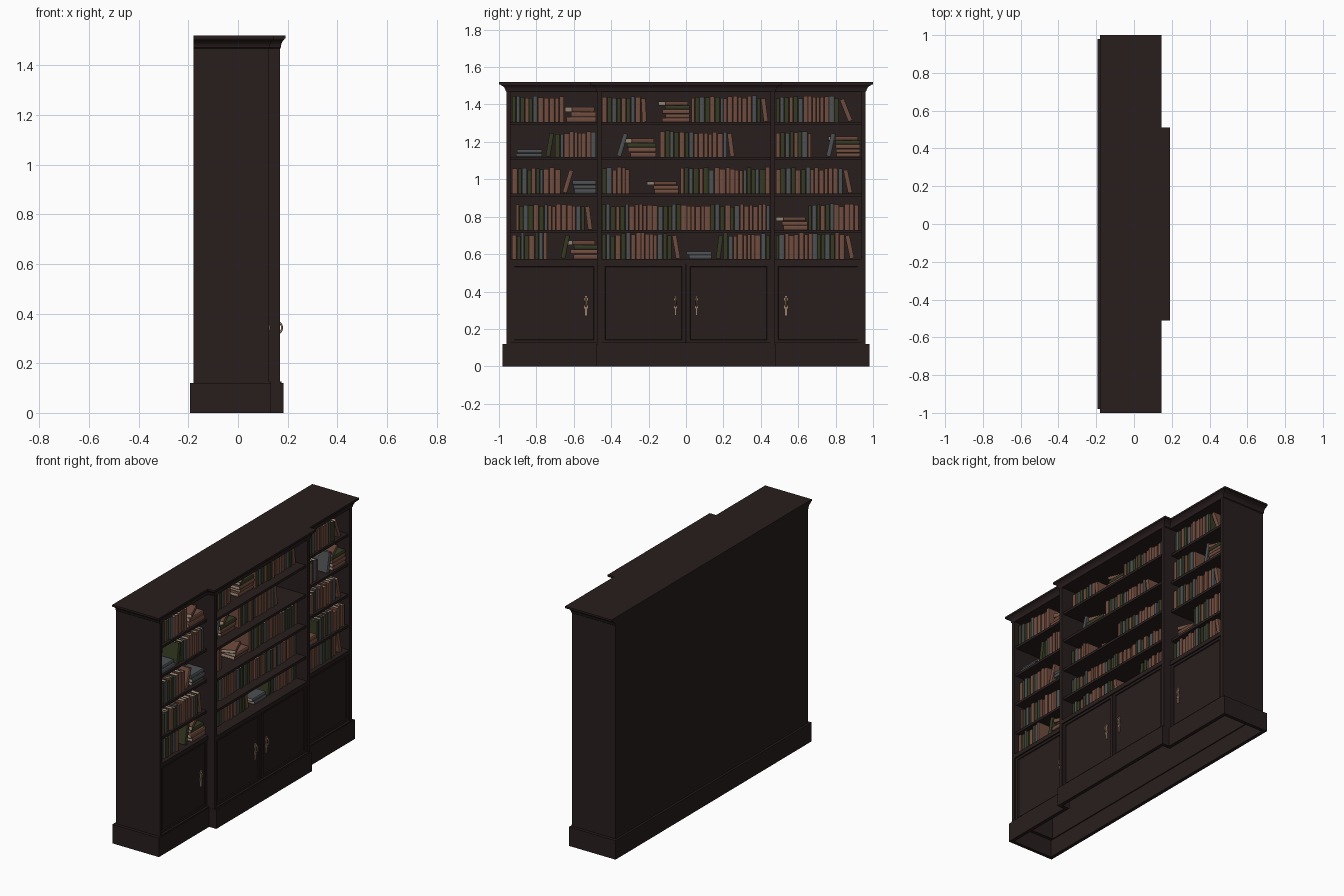
import bpy, bmesh, math, random
from mathutils import Matrix, Vector

if "Cube" in bpy.data.objects:
    bpy.data.objects.remove(bpy.data.objects["Cube"])

random.seed(4)


def material(name, rgb):
    m = bpy.data.materials.new(name)
    m.diffuse_color = (*rgb, 1)
    m.use_nodes = True
    m.node_tree.nodes["Principled BSDF"].inputs["Base Color"].default_value = m.diffuse_color
    return m


WOOD = material("dark_wood", (0.0215, 0.0125, 0.0125))
BROWN = material("brown_cover", (0.165, 0.074, 0.05))
GREEN = material("olive_cover", (0.036, 0.042, 0.016))
SLATE = material("slate_cover", (0.075, 0.081, 0.086))
PAGES = material("paper", (0.46, 0.36, 0.27))
BRASS = material("aged_brass", (0.33, 0.21, 0.14))


def add_box(bm, x0, x1, y0, y1, z0, z1, mat=0, matrix=None):
    co = Vector(((x0 + x1) / 2, (y0 + y1) / 2, (z0 + z1) / 2))
    m = Matrix.Translation(co) @ Matrix.Diagonal((x1 - x0, y1 - y0, z1 - z0, 1))
    vs = bmesh.ops.create_cube(bm, size=1, matrix=(matrix or Matrix()) @ m)["verts"]
    faces = {f for v in vs for f in v.link_faces}
    for f in faces:
        f.material_index = mat
    return faces


def finish(name, bm, mats):
    bmesh.ops.recalc_face_normals(bm, faces=bm.faces)
    me = bpy.data.meshes.new(name)
    bm.to_mesh(me)
    bm.free()
    for m in mats:
        me.materials.append(m)
    ob = bpy.data.objects.new(name, me)
    bpy.context.collection.objects.link(ob)
    return ob


def part(name, boxes, mat=WOOD):
    bm = bmesh.new()
    for b in boxes:
        add_box(bm, *b)
    return finish(name, bm, [mat])


# Main dimensions: front faces +x, length along y
BACK, WING, MID = -0.18, 0.125, 0.17
SHELF_Z = [1.307, 1.12, 0.925, 0.73, 0.575]
SECTIONS = {"left": (-0.937, -0.474, WING), "centre": (-0.452, 0.452, MID),
            "right": (0.474, 0.937, WING)}

# Carcass, open underneath
part("back_panel", [(BACK, BACK + 0.015, -0.96, 0.96, 0.11, 1.475)])
for s, side in ((-1, "left"), (1, "right")):
    y = sorted((s * 0.937, s * 0.96))
    part(side + "_end_panel", [(BACK, WING, *y, 0.11, 1.475)])
    y = sorted((s * 0.452, s * 0.476))
    part(side + "_divider", [(BACK, MID, *y, 0.55, 1.475), (0.09, MID, *y, 0.11, 0.55)])

# Hollow plinth, deeper in the middle
T = 0.022
walls = [(-0.193, -0.193 + T, -0.98, 0.98, 0, 0.12)]
for s in (-1, 1):
    walls.append((-0.193, 0.133, *sorted((s * 0.98, s * (0.98 - T))), 0, 0.12))
    walls.append((0.133 - T, 0.133, *sorted((s * 0.98, s * 0.46)), 0, 0.12))
    walls.append((0.133 - T, 0.183, *sorted((s * 0.478, s * (0.478 - T))), 0, 0.12))
walls.append((0.183 - T, 0.183, -0.478, 0.478, 0, 0.12))
part("plinth", walls)
part("plinth_ledges", [(0.095, 0.13, -0.96, -0.46, 0.105, 0.127), (0.095, 0.13, 0.46, 0.96, 0.105, 0.127),
                       (0.135, 0.175, -0.47, 0.47, 0.105, 0.127)])

# Cornice: stepped footprint flaring up a cove profile
bm = bmesh.new()
rings = []
for z, t in ((1.468, 0), (1.472, 0.12), (1.48, 0.16), (1.489, 0.27), (1.497, 0.47),
             (1.504, 0.8), (1.508, 0.86), (1.508, 1), (1.52, 1)):
    ox, oy = 0.021 * t, 0.04 * t
    half = [(BACK, 0.96 + oy), (WING + ox, 0.96 + oy),
            (WING + ox, 0.476 + oy * 0.85), (MID + ox, 0.476 + oy * 0.85)]
    pts = half + [(x, -y) for x, y in reversed(half)]
    rings.append([bm.verts.new((x, y, z)) for x, y in pts])
for a, b in zip(rings, rings[1:]):
    for i in range(8):
        j = (i + 1) % 8
        bm.faces.new((a[i], a[j], b[j], b[i]))
bm.faces.new(rings[0][::-1])
bm.faces.new(rings[-1])
finish("cornice", bm, [WOOD])


# Shelves, cupboard tops and doors
def door(name, x, y0, y1):
    bm = bmesh.new()
    faces = add_box(bm, x - 0.02, x, y0, y1, 0.122, 0.552)
    front = [f for f in faces if f.calc_center_median().x > x - 0.001]
    bmesh.ops.recalc_face_normals(bm, faces=bm.faces)
    for width, depth in ((0.027, 0), (0.003, -0.006), (0.004, 0.0)):
        bmesh.ops.inset_region(bm, faces=front, thickness=width, depth=depth)
    finish(name, bm, [WOOD])


for name, (y0, y1, front) in SECTIONS.items():
    part(name + "_shelves", [(BACK + 0.01, front - 0.012, y0, y1, z - 0.016, z) for z in SHELF_Z[:-1]])
    part(name + "_cupboard_top", [(BACK + 0.01, front, y0, y1, 0.548, 0.575)])
DW, DM = WING - 0.008, MID - 0.008
door("left_door", DW, -0.937, -0.474)
door("right_door", DW, 0.474, 0.937)
door("centre_left_door", DM, -0.452, -0.002)
door("centre_right_door", DM, 0.002, 0.452)

# Door handles: slim plate, bowed pull and two collars
for name, x, y in (("left", DW - 0.006, -0.535), ("right", DW - 0.006, 0.535),
                   ("centre_left", DM, -0.056), ("centre_right", DM, 0.056)):
    part(name + "_handle_plate", [(x - 0.004, x + 0.003, y - 0.0055, y + 0.0055, 0.272, 0.375),
                                  (x - 0.004, x + 0.003, y - 0.01, y + 0.01, 0.308, 0.326),
                                  (x - 0.004, x + 0.003, y - 0.01, y + 0.01, 0.352, 0.366)], BRASS)
    cu = bpy.data.curves.new(name + "_handle_pull", "CURVE")
    cu.dimensions, cu.bevel_depth, cu.bevel_resolution, cu.resolution_u = "3D", 0.004, 2, 5
    sp = cu.splines.new("BEZIER")
    path = [(0, 0.366), (0.012, 0.356), (0.012, 0.33), (0, 0.32)]
    sp.bezier_points.add(len(path) - 1)
    for p, (dx, z) in zip(sp.bezier_points, path):
        p.co = (x + dx, y, z)
        p.handle_left_type = p.handle_right_type = "AUTO"
    cu.materials.append(BRASS)
    bpy.context.collection.objects.link(bpy.data.objects.new(cu.name, cu))

# Books: rounded spine toward +x, page block set into the cover
COLOURS = "BGSP"
PATTERN = "BGSGBGSBBBBBBSGGSGBBBBB"
FRONT = 0.1


def book(bm, matrix, w, d, h, colour):
    c, b = COLOURS.index(colour), 0.0025
    add_box(bm, -d, -0.004, 0, b, 0, h, c, matrix)
    add_box(bm, -d, -0.004, w - b, w, 0, h, c, matrix)
    add_box(bm, -d + 0.004, -0.005, b, w - b, 0.002, h - 0.003, 3, matrix)
    prof = [(-0.006, 0), (-0.004, 0), (-0.001, 0.2 * w), (0, 0.5 * w),
            (-0.001, 0.8 * w), (-0.004, w), (-0.006, w)]
    lo, hi = ([bm.verts.new(matrix @ Vector((x, y, z))) for x, y in prof] for z in (0, h))
    faces = [bm.faces.new(lo[::-1]), bm.faces.new(hi)]
    for i in range(len(prof)):
        j = (i + 1) % len(prof)
        faces.append(bm.faces.new((lo[i], lo[j], hi[j], hi[i])))
    for f in faces:
        f.material_index = c


def upright(bm, y0, y1, z):
    n = max(2, round((y1 - y0) / 0.025))
    ws = [random.uniform(0.75, 1.25) for _ in range(n)]
    k, y = random.choice((0, 0, 1, 5)), y0
    for i, w in enumerate(ws):
        w *= (y1 - y0) / sum(ws)
        m = Matrix.Translation((FRONT + random.uniform(-0.006, 0.006), y, z))
        book(bm, m, w - 0.002, 0.11, random.uniform(0.123, 0.14), PATTERN[(i + k) % len(PATTERN)])
        y += w


def leaning(bm, y0, y1, z, to_left, colour):
    w, h = 0.024, 0.125
    a = math.asin(min(0.6, max(0.05, (y1 - y0 - w) / h)))
    if to_left:
        m = Matrix.Translation((FRONT, y1 - w * math.cos(a), z)) @ Matrix.Rotation(a, 4, "X")
    else:
        m = (Matrix.Translation((FRONT, y0 + w * math.cos(a), z)) @ Matrix.Rotation(-a, 4, "X")
             @ Matrix.Translation((0, -w, 0)))
    book(bm, m, w, 0.11, h, colour)


def stack(bm, y0, y1, z, height, colour):
    n = max(2, round(height / 0.023))
    t = height / n
    flat = Matrix.Rotation(math.pi / 2, 4, "X")
    for i in range(n):
        length = (y1 - y0) * random.uniform(0.85, 1)
        c = colour if colour == "S" else ("G" if i == n - 2 and n > 3 else "B")
        base = Matrix.Translation((FRONT + random.uniform(-0.008, 0.006), y1, z + i * t))
        if i == n - 1 and colour == "B":      # top book turned, page end showing
            base = Matrix.Translation((FRONT - 0.045, y1 - 0.01, z + i * t)) @ Matrix.Rotation(0.4, 4, "Z")
            length = 0.13
        # lay the book on its side: height runs along -y, thickness up
        book(bm, base @ flat, t - 0.001, 0.11, length, c)


# Per shelf: u = upright run, l / r = leaning top left / right, s = stack
# Positions run along the shelf in hundredths of a unit
ROWS = [
    "u -93 -65;s -64 -48 8 B;u -45 -24;l -24 -21 B;s -13 2 11 B;u 3 40;l 40 44 B;u 48 82;l 82 89 B",
    "s -91 -77 4 S;r -75 -70.5 G;u -70 -48;r -37 -31 S;s -32 -16 10 B;u -14 22;l 22 26 B;"
    "u 48 67;r 75 80 S;s 78.5 93 11 B",
    "u -93 -67;r -66 -60 B;s -61 -48 7 S;u -45 -30;s -19 -4 6.5 B;u -3 45;u 48 84;l 84 89 B",
    "u -91 -54;l -54 -50 B;u -45 45;s 50 65 7 B;u 65.5 92.5",
    "u -93 -74;r -67 -62 G;s -62 -47.6 10 B;u -45 -7.5;l -7.5 -3 B;s 0 13.5 4 S;r 16 20 G;u 20 45;"
    "u 48 85;l 85 90 B",
]
for r, (row, z) in enumerate(zip(ROWS, SHELF_Z)):
    bm = bmesh.new()
    for item in row.split(";"):
        k, a, b, *rest = item.split()
        a, b = float(a) / 100, float(b) / 100
        if k == "u":
            upright(bm, a, b, z)
        elif k == "s":
            stack(bm, a, b, z, float(rest[0]) / 100, rest[1])
        else:
            leaning(bm, a, b, z, k == "l", rest[0])
    finish(f"books_row_{r + 1}", bm, [BROWN, GREEN, SLATE, PAGES])
